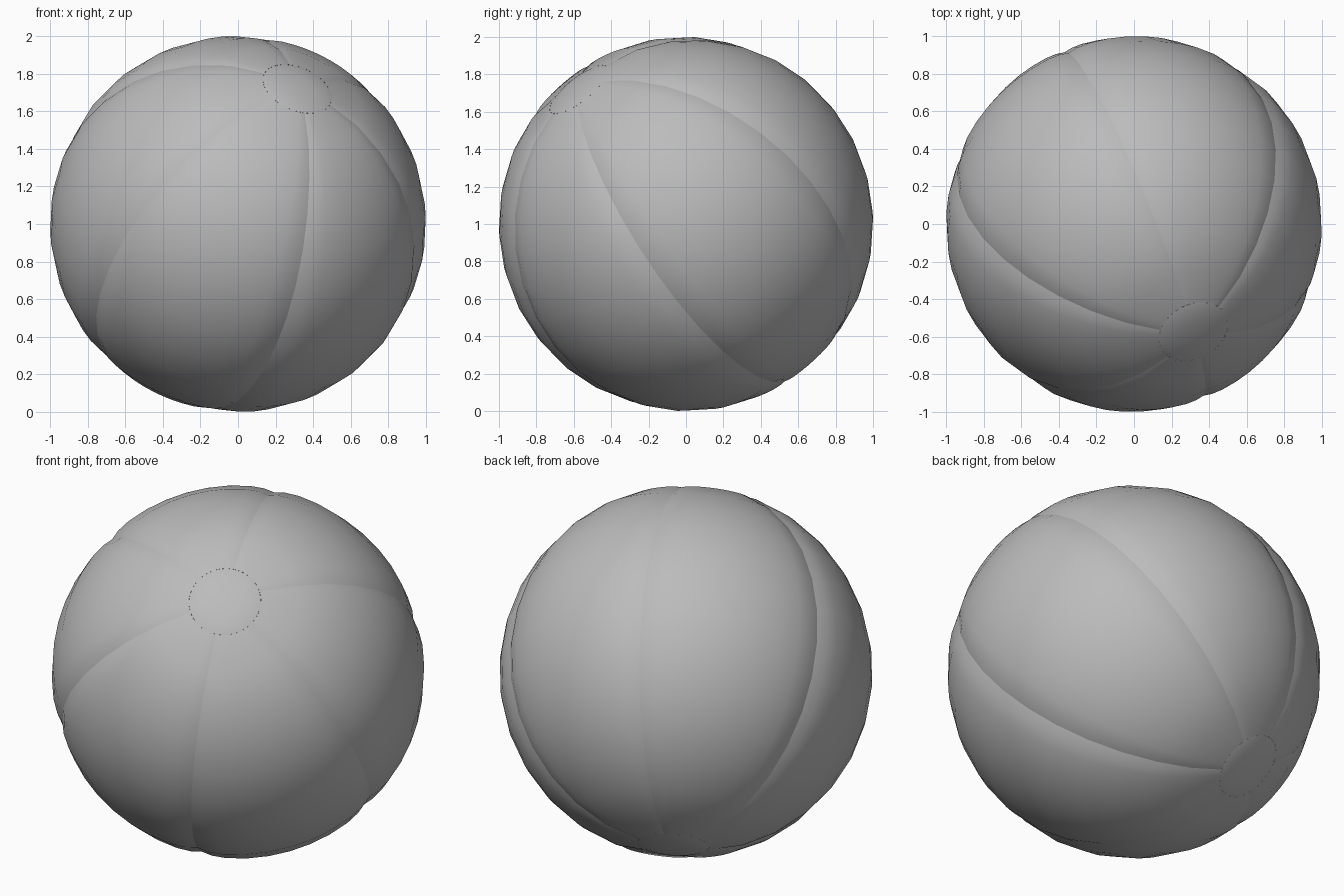
import bpy, bmesh
from math import pi, sin, cos
from mathutils import Vector, Matrix

cube = bpy.data.objects.get("Cube")
if cube:
    bpy.data.objects.remove(cube, do_unlink=True)

# Single plain vinyl colour
GREY = (0.5, 0.5, 0.5, 1)
vinyl = bpy.data.materials.new("grey_vinyl")
vinyl.use_nodes = True
vinyl.diffuse_color = GREY
vinyl.node_tree.nodes["Principled BSDF"].inputs["Base Color"].default_value = GREY

# Tilted ball axis, with one seam as the zero longitude
axis = Vector((0.325, -0.59, 0.74)).normalized()
seam = Vector((0.37, -0.93, 0))
seam = (seam - axis * seam.dot(axis)).normalized()
side = axis.cross(seam)
CENTRE = Vector((0, 0, 1))
PANELS, RINGS = 6, 16
CAP = pi / RINGS
RIM_RADIUS = 0.99


def point(polar, lon, radius):
    around = seam * cos(lon) + side * sin(lon)
    return CENTRE + (axis * cos(polar) + around * sin(polar)) * radius


def finish(name, bm):
    bmesh.ops.recalc_face_normals(bm, faces=bm.faces)
    # Open shells: make every face look away from the ball centre
    for f in bm.faces:
        if f.normal.dot(f.calc_center_median() - CENTRE) < 0:
            f.normal_flip()
    mesh = bpy.data.meshes.new(name)
    bm.to_mesh(mesh)
    bm.free()
    mesh.materials.append(vinyl)
    for p in mesh.polygons:
        p.use_smooth = True
    obj = bpy.data.objects.new(name, mesh)
    bpy.context.collection.objects.link(obj)


# Puffed panels: the surface dips towards each welded seam
half = [(0, 0.02), (0.06, 0.007), (0.14, 0.001), (0.26, 0), (0.38, 0)]
profile = half + [(0.5, 0)] + [(1 - f, d) for f, d in reversed(half)]
for i in range(PANELS):
    bm = bmesh.new()
    rows = []
    for r in range(1, RINGS):
        polar = pi * r / RINGS
        at_rim = r in (1, RINGS - 1)
        row = []
        for frac, dip in profile:
            radius = RIM_RADIUS if at_rim else 1 - dip * sin(polar)
            row.append(bm.verts.new(point(polar, (i + frac) * pi / 3, radius)))
        rows.append(row)
    for a, b in zip(rows, rows[1:]):
        for j in range(len(profile) - 1):
            bm.faces.new((a[j], a[j + 1], b[j + 1], b[j]))
    finish(f"panel_{i + 1}", bm)

# Round domed caps where the panels meet
SIDES = 36
for name, flip in (("upper_cap", False), ("lower_cap", True)):
    bm = bmesh.new()
    rings = []
    for part, radius in ((1, RIM_RADIUS), (0.85, 0.994), (0.45, 0.995)):
        polar = pi - CAP * part if flip else CAP * part
        rings.append([bm.verts.new(point(polar, 2 * pi * k / SIDES, radius))
                      for k in range(SIDES)])
    for a, b in zip(rings, rings[1:]):
        for k in range(SIDES):
            n = (k + 1) % SIDES
            bm.faces.new((a[k], a[n], b[n], b[k]))
    tip = bm.verts.new(point(pi if flip else 0, 0, 0.995))
    for k in range(SIDES):
        bm.faces.new((rings[-1][k], rings[-1][(k + 1) % SIDES], tip))
    finish(name, bm)
